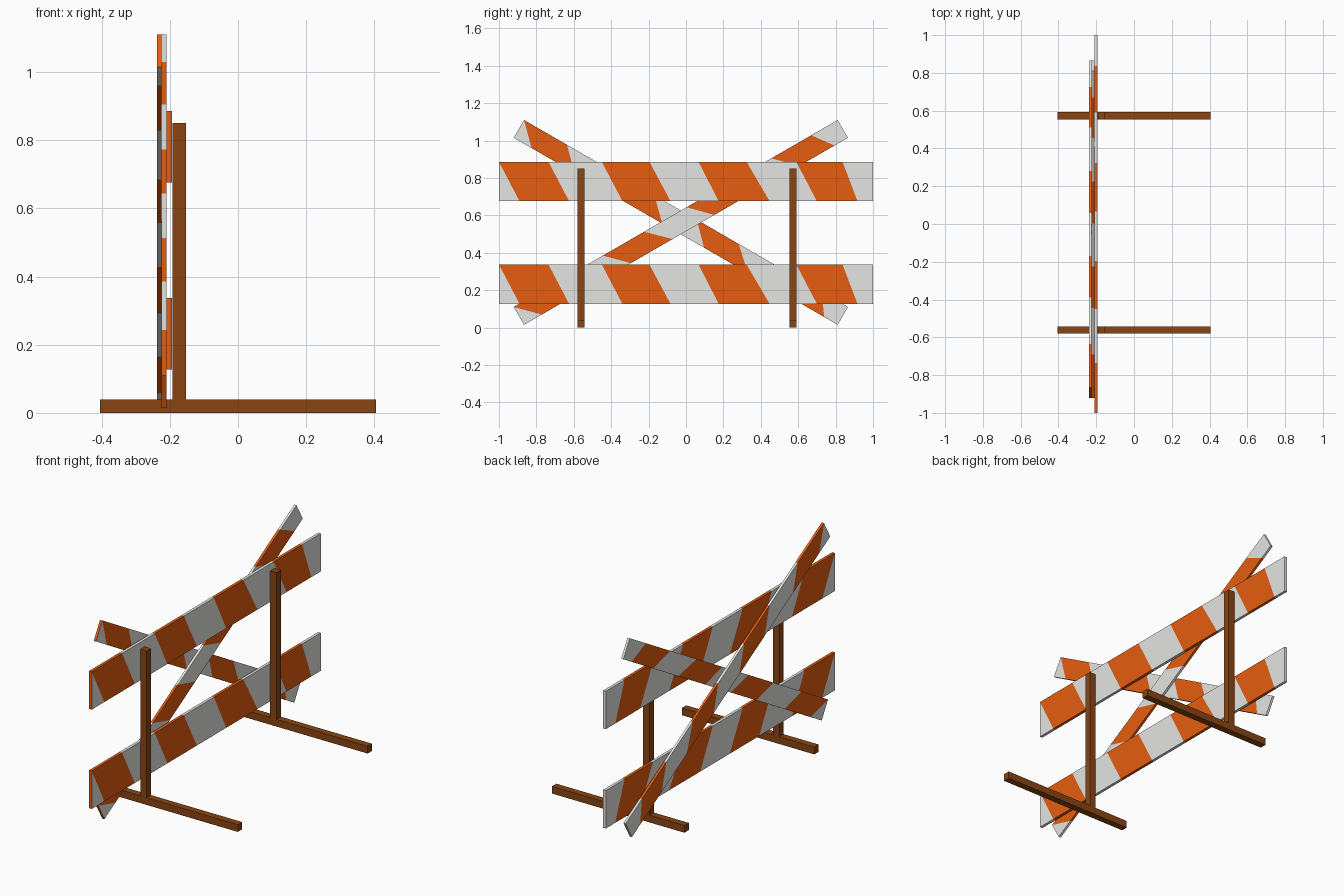
import bpy
import bmesh
import math
from mathutils import Vector

cube = bpy.data.objects.get("Cube")
if cube:
    bpy.data.objects.remove(cube, do_unlink=True)


def material(name, rgb):
    mat = bpy.data.materials.new(name)
    mat.use_nodes = True
    mat.diffuse_color = (*rgb, 1)
    mat.node_tree.nodes["Principled BSDF"].inputs["Base Color"].default_value = (*rgb, 1)
    return mat


WHITE = material("board white", (0.78, 0.78, 0.76))
ORANGE = material("stripe orange", (0.79, 0.11, 0.005))
BROWN = material("wood brown", (0.25, 0.06, 0.006))

# Stripe borders along a board: position at the top edge and at the bottom edge
BORDERS = [(-1.0, -0.89), (-0.735, -0.625), (-0.45, -0.34), (-0.195, -0.083),
           (0.067, 0.175), (0.324, 0.447), (0.59, 0.7), (0.837, 0.917)]


def box_mesh(size):
    bm = bmesh.new()
    bmesh.ops.create_cube(bm, size=1)
    bmesh.ops.scale(bm, vec=size, verts=bm.verts)
    return bm


def finish(bm, name, location, materials, angle=0):
    mesh = bpy.data.meshes.new(name)
    bm.to_mesh(mesh)
    bm.free()
    for mat in materials:
        mesh.materials.append(mat)
    obj = bpy.data.objects.new(name, mesh)
    obj.location = location
    obj.rotation_euler.x = math.radians(angle)
    bpy.context.collection.objects.link(obj)


def beam(name, size, location):
    finish(box_mesh(size), name, location, [BROWN])


def striped_board(name, thick, height, location, angle=0):
    bm = box_mesh((thick, 2, height))
    # Cut the slanted stripe borders through the board
    for top, bottom in BORDERS:
        bmesh.ops.bisect_plane(
            bm, geom=bm.verts[:] + bm.edges[:] + bm.faces[:], dist=1e-5,
            plane_co=Vector((0, top, height / 2)),
            plane_no=Vector((0, height, bottom - top)).normalized())
    # Odd strips are orange, as is the cap at the start of the board
    for face in bm.faces:
        c = face.calc_center_median()
        mix = 0.5 - c.z / height
        passed = sum(c.y > top + (bottom - top) * mix for top, bottom in BORDERS)
        face.material_index = 1 if passed % 2 or c.y < -0.999 else 0
    finish(bm, name, location, [WHITE, ORANGE], angle)


# Feet and posts
for side, y in (("back", 0.573), ("front", -0.561)):
    beam(side + "_foot", (0.81, 0.038, 0.04), (0, y, 0.02))
    beam(side + "_post", (0.039, 0.038, 0.81), (-0.172, y, 0.445))

# Level boards
for level, z in (("lower", 0.232), ("upper", 0.781)):
    striped_board(level + "_board", 0.016, 0.21, (-0.202, 0, z))

# Crossed braces behind the boards
striped_board("rising_brace", 0.0135, 0.11, (-0.217, -0.0275, 0.5625), 30)
striped_board("falling_brace", 0.0135, 0.11, (-0.2305, -0.0275, 0.5625), -30)
